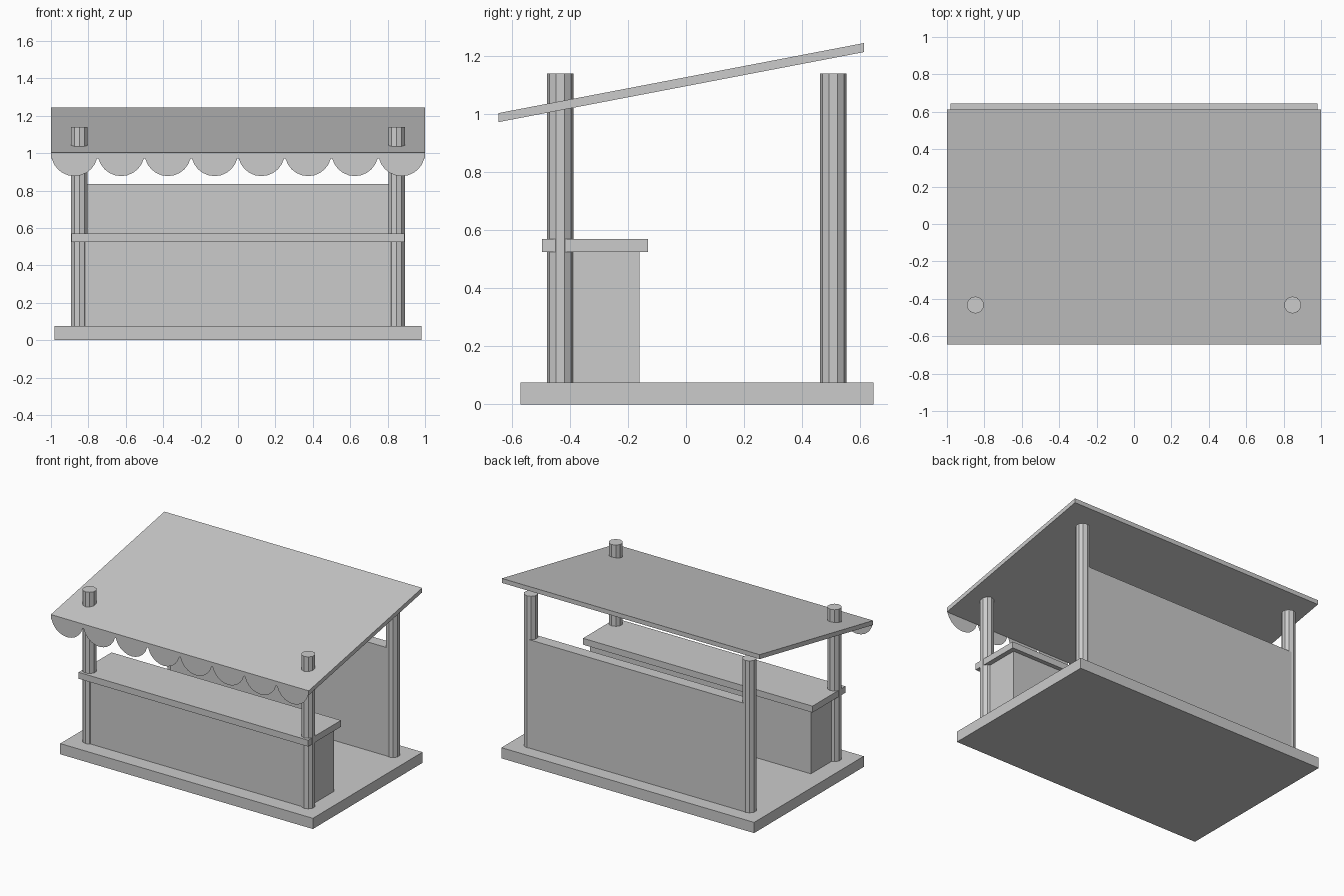
import bpy, bmesh, math

if "Cube" in bpy.data.objects:
    bpy.data.objects.remove(bpy.data.objects["Cube"])


def make_object(name, bm):
    mesh = bpy.data.meshes.new(name)
    bmesh.ops.recalc_face_normals(bm, faces=bm.faces[:])
    bm.to_mesh(mesh)
    bm.free()
    obj = bpy.data.objects.new(name, mesh)
    bpy.context.collection.objects.link(obj)
    return obj


def box(name, half_x, y0, y1, z0, z1, slope=0.0):
    """Box centred on x; slope raises the back edge while the ends stay vertical."""
    bm = bmesh.new()
    bmesh.ops.create_cube(bm, size=1)
    for v in bm.verts:
        v.co.x *= 2 * half_x
        v.co.y = y0 + (v.co.y + 0.5) * (y1 - y0)
        v.co.z = z0 + (v.co.z + 0.5) * (z1 - z0) + slope * (v.co.y - y0)
    return make_object(name, bm)


def post(name, x, y):
    bm = bmesh.new()
    bmesh.ops.create_cone(bm, cap_ends=True, segments=10, radius1=0.046,
                          radius2=0.046, depth=1.065)
    bmesh.ops.translate(bm, verts=bm.verts[:], vec=(x, y, 0.075 + 1.065 / 2))
    return make_object(name, bm)


# Floor, counter and rear wall
box("floor", 0.98, -0.57, 0.645, 0, 0.075)
box("counter_body", 0.857, -0.465, -0.16, 0.075, 0.525)
box("counter_top", 0.89, -0.495, -0.13, 0.525, 0.57)
box("back_panel", 0.857, 0.467, 0.549, 0.075, 0.835)

# Corner posts; the front pair pokes through the roof
for side, x in (("left", -0.848), ("right", 0.848)):
    post(f"front_post_{side}", x, -0.433)
    post(f"back_post_{side}", x, 0.507)

# Sloping roof
box("roof", 1.0, -0.645, 0.613, 0.972, 1.003, slope=0.241 / 1.258)

# Scalloped valance: a row of flat half discs along the front edge
bm = bmesh.new()
radius, steps = 0.125, 12
for i in range(8):
    cx = -1 + radius * (2 * i + 1)
    angles = [math.pi * (1 + k / steps) for k in range(steps + 1)]
    bm.faces.new([bm.verts.new((cx + radius * math.cos(a), -0.644,
                                1.002 + radius * math.sin(a))) for a in angles])
make_object("valance", bm)
